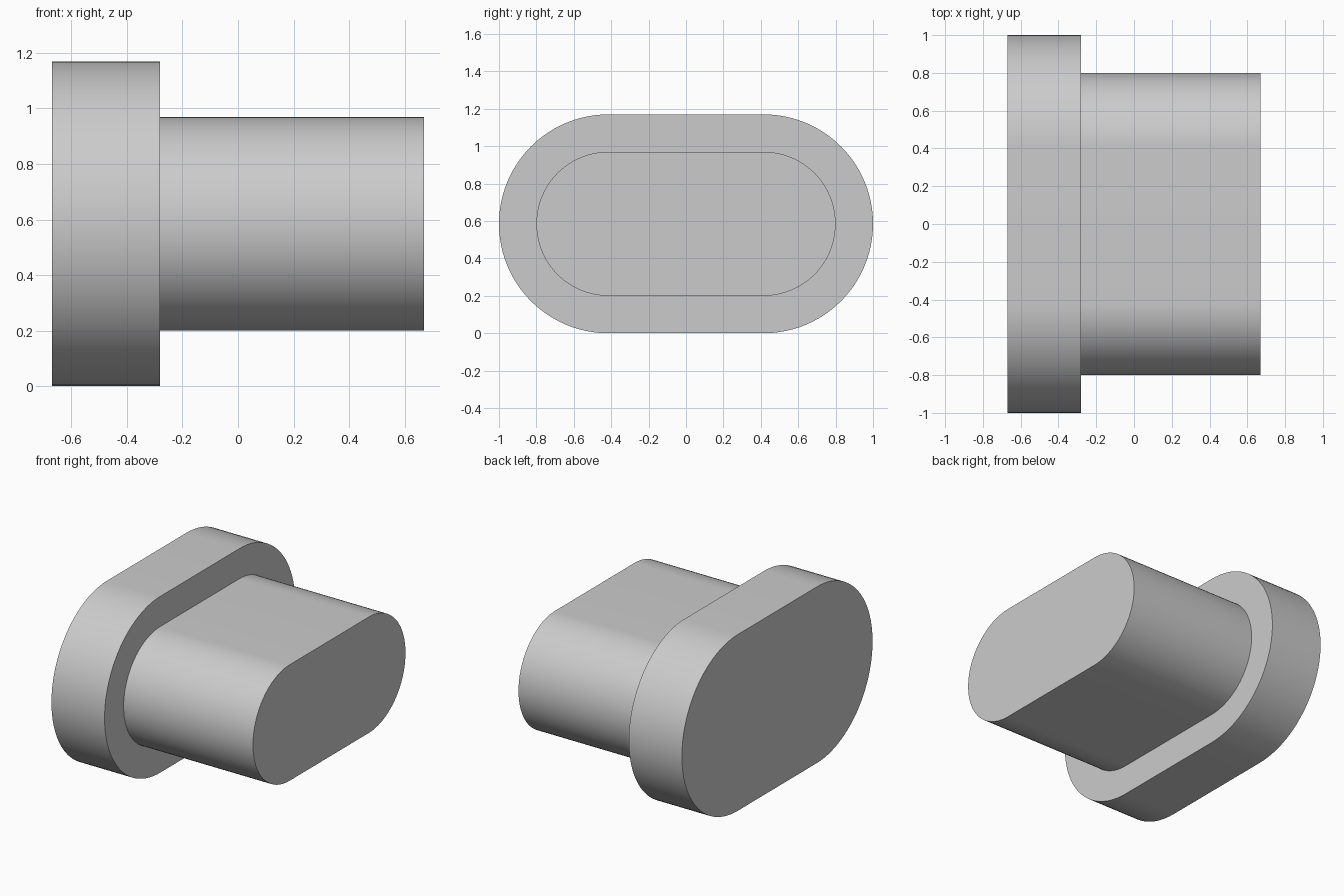
import bpy
import bmesh
import math
from mathutils import Vector

if "Cube" in bpy.data.objects:
    bpy.data.objects.remove(bpy.data.objects["Cube"], do_unlink=True)

BACK, STEP, TIP = -0.67, -0.28, 0.67   # x stations
RADIUS, STRAIGHT = 0.585, 0.415        # flange end radius, half of flat length
LEDGE = 0.2                            # width of the shoulder
SEGMENTS = 48                          # per rounded end

grey = bpy.data.materials.new("plain_grey")
grey.use_nodes = True
colour = (0.6, 0.6, 0.6, 1)
grey.diffuse_color = colour
grey.node_tree.nodes["Principled BSDF"].inputs["Base Color"].default_value = colour


def slot_outline(x):
    """Slot outline in the y-z plane: two half circles joined by flats."""
    points = []
    for side in (1, -1):
        for i in range(SEGMENTS + 1):
            a = math.pi * (i / SEGMENTS - 0.5)
            points.append(Vector((x, side * (STRAIGHT + RADIUS * math.cos(a)),
                                  RADIUS * (1 + side * math.sin(a)))))
    return points


def extrude_face(bm, face, distance):
    """Push a face along x and return the moved cap."""
    result = bmesh.ops.extrude_discrete_faces(bm, faces=[face])
    cap = result["faces"][0]
    bmesh.ops.translate(bm, verts=cap.verts, vec=(distance, 0, 0))
    return cap


# Flange: extruded slot outline with a closed back
bm = bmesh.new()
outline = [bm.verts.new(p) for p in slot_outline(BACK)]
back = bm.faces.new(outline)
cap = bm.faces.new([bm.verts.new(p) for p in slot_outline(STEP)])
for i, v in enumerate(outline):
    j = (i + 1) % len(outline)
    bm.faces.new((v, outline[j], cap.verts[j], cap.verts[i]))
bmesh.ops.recalc_face_normals(bm, faces=bm.faces)

# Shoulder and stem: inset the front of the flange and push it out
bmesh.ops.inset_region(bm, faces=[cap], thickness=LEDGE, use_even_offset=True)
extrude_face(bm, cap, TIP - STEP)
bmesh.ops.recalc_face_normals(bm, faces=bm.faces)

mesh = bpy.data.meshes.new("flanged_slot_plug")
bm.to_mesh(mesh)
bm.free()
mesh.materials.append(grey)
plug = bpy.data.objects.new("flanged_slot_plug", mesh)
bpy.context.collection.objects.link(plug)

# Smooth rounded ends with sharp rims
bpy.ops.object.select_all(action="DESELECT")
plug.select_set(True)
bpy.context.view_layer.objects.active = plug
bpy.ops.object.shade_smooth_by_angle(angle=math.radians(30))
